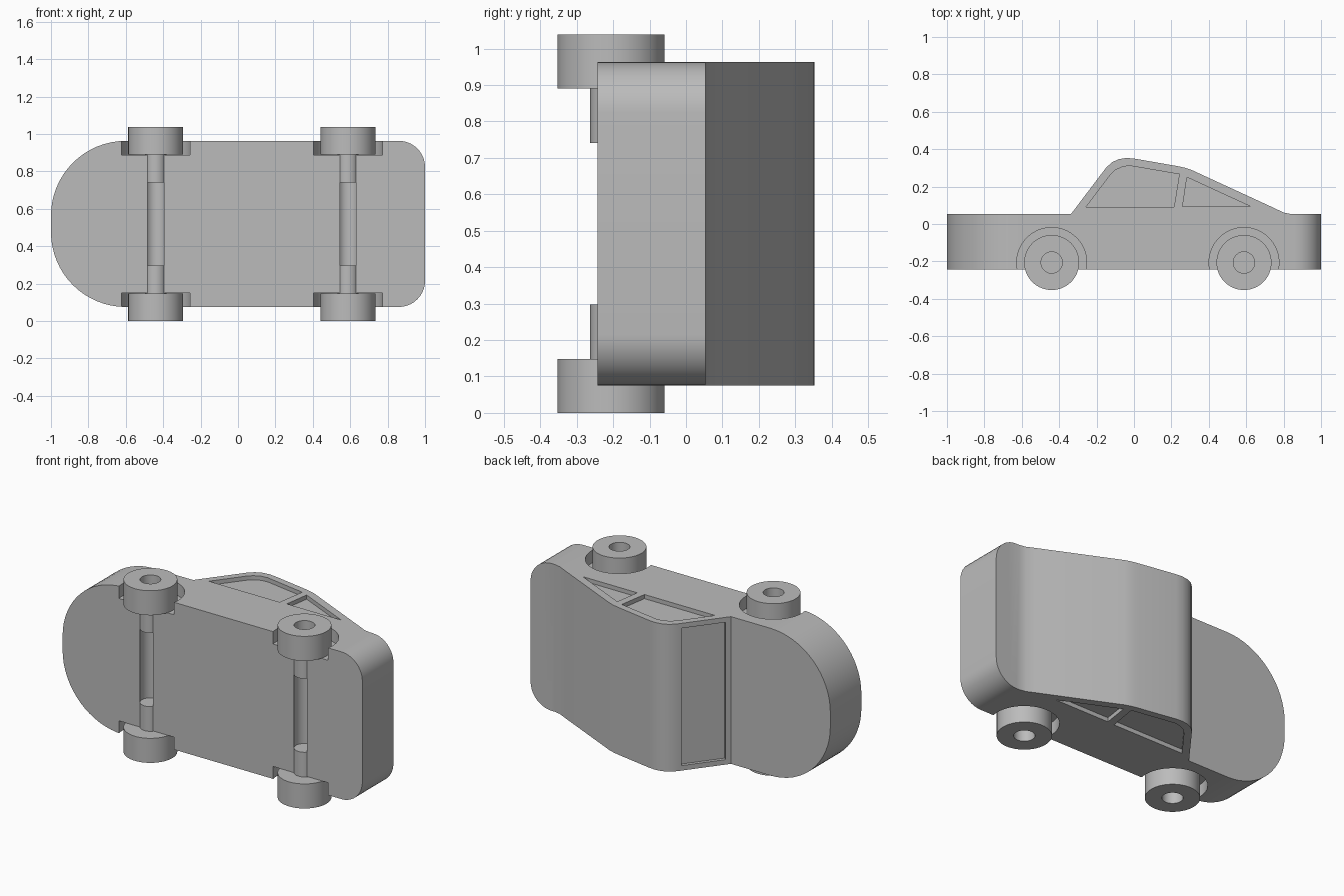
import bpy, bmesh, math
from mathutils import Matrix, Vector

cube = bpy.data.objects.get("Cube")
if cube:
    bpy.data.objects.remove(cube)

BOTTOM, TOP = 0.075, 0.963      # body sides
HEIGHT = 1.038                  # across the wheels
AXLES, AXLE_Y = (-0.44, 0.588), -0.206

grey = bpy.data.materials.new("plain grey")
grey.use_nodes = True
grey.diffuse_color = (0.5, 0.5, 0.5, 1)
grey.node_tree.nodes["Principled BSDF"].inputs["Base Color"].default_value = (0.5, 0.5, 0.5, 1)


def prism(bm, points, z0, z1):
    """Extrude an outline in the xy plane from z0 to z1."""
    base = bm.faces.new([bm.verts.new((x, y, z0)) for x, y in points])
    new = bmesh.ops.extrude_face_region(bm, geom=[base])["geom"]
    bmesh.ops.translate(bm, vec=(0, 0, z1 - z0),
                        verts=[v for v in new if isinstance(v, bmesh.types.BMVert)])


def cylinder(bm, x, radius, z0, z1):
    bmesh.ops.create_cone(bm, cap_ends=True, segments=64, radius1=radius, radius2=radius,
                          depth=z1 - z0, matrix=Matrix.Translation((x, AXLE_Y, (z0 + z1) / 2)))


def finish(bm, name):
    bmesh.ops.recalc_face_normals(bm, faces=bm.faces[:])
    mesh = bpy.data.meshes.new(name)
    bm.to_mesh(mesh)
    bm.free()
    obj = bpy.data.objects.new(name, mesh)
    mesh.materials.append(grey)
    bpy.context.collection.objects.link(obj)
    return obj


def smooth(obj):
    bpy.ops.object.select_all(action='DESELECT')
    obj.select_set(True)
    bpy.context.view_layer.objects.active = obj
    bpy.ops.object.shade_smooth_by_angle(angle=math.radians(25))


# Body: side outline extruded across, then the end corners rounded
side = [(-1, -0.243), (1, -0.243), (1, 0.053), (0.84, 0.053), (0.80, 0.061), (0.75, 0.085),
        (0.31, 0.288), (0.275, 0.3), (0.235, 0.309), (0, 0.35), (-0.04, 0.353), (-0.08, 0.347),
        (-0.118, 0.33), (-0.15, 0.3), (-0.337, 0.053), (-1, 0.053)]
bm = bmesh.new()
prism(bm, side, BOTTOM, TOP)
for end, radius, steps in ((-1, 0.4, 16), (1, 0.14, 10)):
    corners = [e for e in bm.edges
               if all(abs(v.co.x - end) < 1e-4 for v in e.verts)
               and abs(e.verts[0].co.z - e.verts[1].co.z) < 1e-4]
    bmesh.ops.bevel(bm, geom=corners, offset=radius, segments=steps,
                    affect='EDGES', profile=0.5)
body = finish(bm, "body")

# Cutter: wheel wells, axle grooves and window recesses
bm = bmesh.new()
for x in AXLES:
    cylinder(bm, x, 0.187, -0.1, 0.15)
    cylinder(bm, x, 0.187, HEIGHT - 0.15, HEIGHT + 0.1)
    cylinder(bm, x, 0.057, 0.297, HEIGHT - 0.297)
front_window = [(-0.257, 0.09), (0.214, 0.09), (0.242, 0.266), (-0.02, 0.311),
                (-0.06, 0.307), (-0.1, 0.288), (-0.13, 0.258)]
rear_window = [(0.26, 0.094), (0.622, 0.094), (0.283, 0.25)]
for window in (front_window, rear_window):
    prism(bm, window, 0, BOTTOM + 0.025)
    prism(bm, window, TOP - 0.025, HEIGHT)
low, high = Vector((-0.337, 0.053)), Vector((-0.15, 0.3))
along = (high - low).normalized()
out = Vector((-along.y, along.x))
shield = [low + along * s + out * d
          for s, d in ((0.03, -0.02), (0.285, -0.02), (0.285, 0.1), (0.03, 0.1))]
prism(bm, shield, BOTTOM + 0.03, TOP - 0.03)
cutter = finish(bm, "recess_cutter")

cut = body.modifiers.new("recesses", 'BOOLEAN')
cut.operation, cut.solver, cut.object = 'DIFFERENCE', 'EXACT', cutter
bpy.context.view_layer.objects.active = body
bpy.ops.object.modifier_apply(modifier=cut.name)
bpy.data.objects.remove(cutter)
smooth(body)

# Wheels: lathed ring with a blind hub hole and an inner axle peg
section = [(0, 0.14), (0.057, 0.14), (0.057, 0), (0.147, 0), (0.147, 0.148),
           (0.057, 0.148), (0.057, 0.297), (0, 0.297)]
for end, x in zip(("front", "rear"), AXLES):
    for label, flip in (("lower", False), ("upper", True)):
        bm = bmesh.new()
        ring = [bm.verts.new((r, 0, HEIGHT - z if flip else z)) for r, z in section]
        edges = [bm.edges.new(pair) for pair in zip(ring, ring[1:])]
        bmesh.ops.spin(bm, geom=ring + edges, cent=(0, 0, 0), axis=(0, 0, 1),
                       angle=math.tau, steps=64, use_merge=True)
        bmesh.ops.remove_doubles(bm, verts=bm.verts[:], dist=1e-5)
        wheel = finish(bm, f"{end}_wheel_{label}")
        wheel.location = (x, AXLE_Y, 0)
        smooth(wheel)
